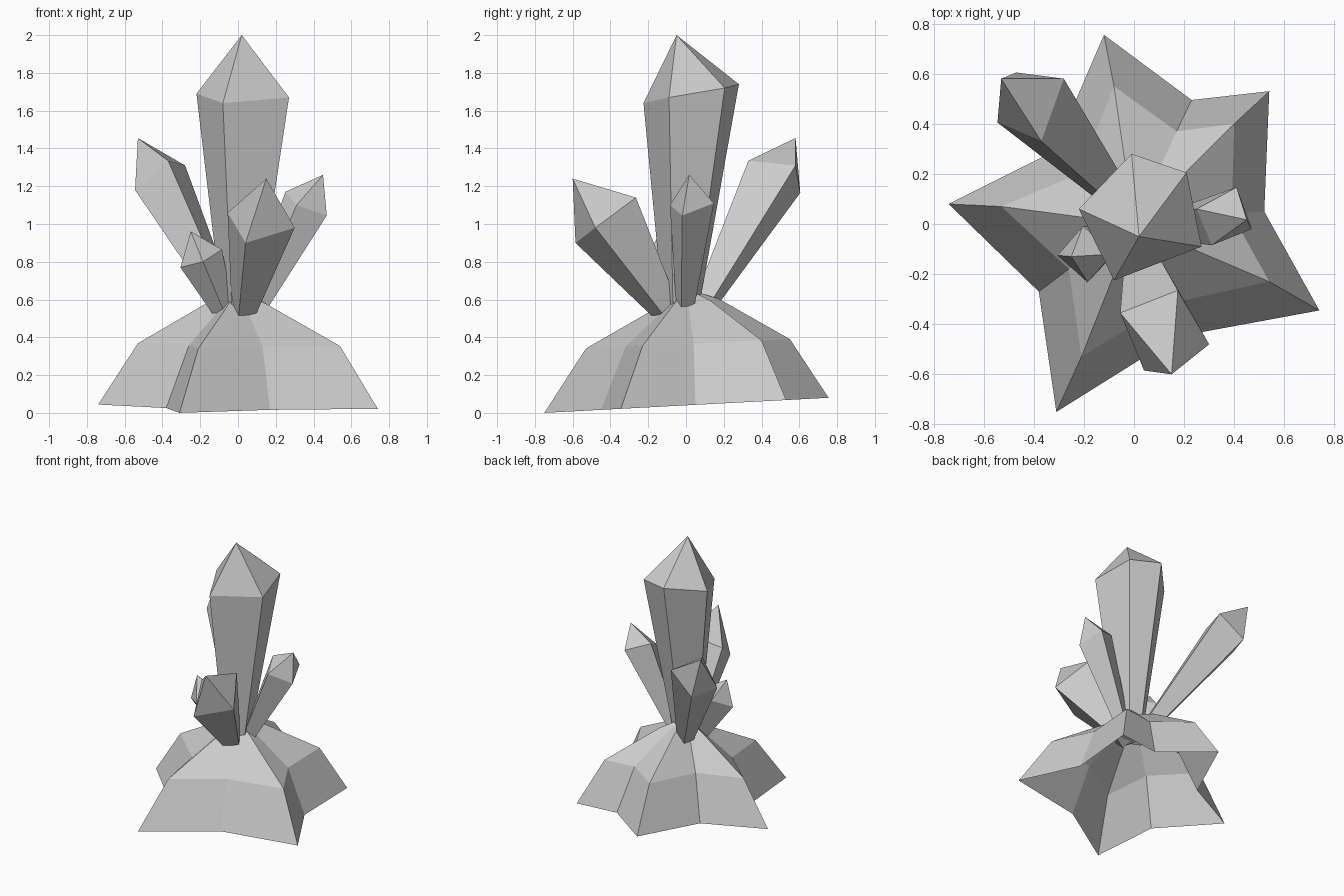
import bpy
from mathutils import Vector


def make_object(name, verts, faces):
    mesh = bpy.data.meshes.new(name)
    mesh.from_pydata([tuple(v) for v in verts], [], faces)
    mesh.update()
    obj = bpy.data.objects.new(name, mesh)
    bpy.context.collection.objects.link(obj)
    return obj


def bridge(a, b, n):
    """Quads between two vertex rings starting at indices a and b."""
    return [(a + i, a + (i + 1) % n, b + (i + 1) % n, b + i) for i in range(n)]


def crystal(name, base, taper, apex, shoulder):
    """Pointed prism: the shoulder section shrinks by taper down to the base."""
    ring = [Vector(p) for p in shoulder]
    n = len(ring)
    centre = sum(ring, Vector()) / n
    foot = [Vector(base) + (p - centre) * taper for p in ring]
    faces = bridge(0, n, n)
    faces += [(n + i, n + (i + 1) % n, 2 * n) for i in range(n)]
    faces.append(tuple(reversed(range(n))))
    return make_object(name, foot + ring + [Vector(apex)], faces)


# Crystals, shoulder sections listed counter-clockwise from above
crystal("main_crystal", (0.01, -0.02, 0.5), 0.35, (0.02, -0.05, 2.0),
        [(0.27, -0.09, 1.67), (0.21, 0.205, 1.72), (-0.01, 0.28, 1.74),
         (-0.22, 0.06, 1.69), (-0.08, -0.225, 1.64)])
crystal("front_crystal", (0.02, -0.07, 0.49), 0.3, (0.15, -0.60, 1.24),
        [(0.04, -0.585, 0.9), (0.30, -0.48, 0.98),
         (0.175, -0.265, 1.14), (-0.055, -0.355, 1.06)])
crystal("back_left_crystal", (-0.03, 0.06, 0.5), 0.3, (-0.53, 0.58, 1.455),
        [(-0.37, 0.33, 1.335), (-0.28, 0.58, 1.31),
         (-0.47, 0.605, 1.165), (-0.545, 0.405, 1.18)])
crystal("right_crystal", (0.07, -0.01, 0.5), 0.35, (0.45, 0.017, 1.26),
        [(0.31, -0.085, 1.10), (0.47, -0.02, 1.045),
         (0.41, 0.147, 1.11), (0.25, 0.06, 1.17)])
crystal("small_left_crystal", (-0.06, -0.05, 0.5), 0.4, (-0.25, -0.13, 0.96),
        [(-0.185, -0.233, 0.80), (-0.085, -0.12, 0.865),
         (-0.205, -0.01, 0.835), (-0.305, -0.125, 0.77)])

# Rock base: open five-pointed star skirt, tips and valleys alternating
rim = [(0.74, -0.345), (0.52, 0.05), (0.54, 0.53), (0.23, 0.495), (-0.12, 0.755),
       (-0.32, 0.29), (-0.74, 0.08), (-0.38, -0.27), (-0.31, -0.75), (0.17, -0.45)]
ledge = [(0.54, -0.23), (0.39, 0.04), (0.40, 0.40), (0.17, 0.37), (-0.08, 0.55),
         (-0.22, 0.20), (-0.53, 0.07), (-0.26, -0.18), (-0.21, -0.53), (0.13, -0.32)]
n = len(rim)
verts = [(x, y, 0.04 + 0.053 * y) for x, y in rim]
verts += [(x, y, 0.365 + 0.046 * y) for x, y in ledge]
verts += [(x * 0.32, y * 0.32, 0.575 + 0.05 * y) for x, y in ledge]
verts.append((0, 0, 0.66))
faces = bridge(0, n, n) + bridge(n, 2 * n, n)
faces += [(2 * n + i, 2 * n + (i + 1) % n, 3 * n) for i in range(n)]
make_object("rock_base", verts, faces)
